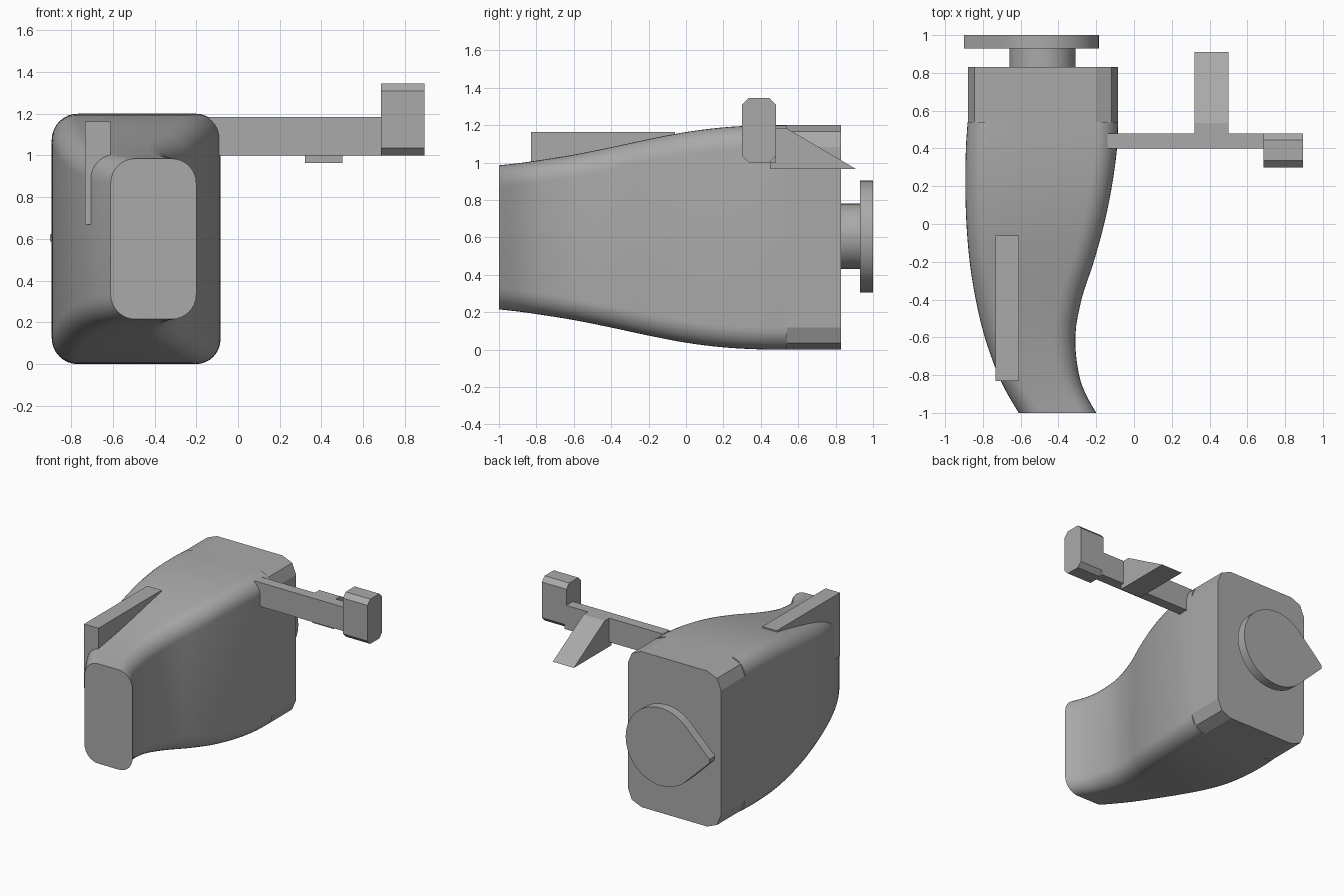
import bpy, bmesh, math

if "Cube" in bpy.data.objects:
    bpy.data.objects.remove(bpy.data.objects["Cube"])

grey = bpy.data.materials.new("plain grey")
grey.diffuse_color = (0.4, 0.4, 0.4, 1)
grey.use_nodes = True
grey.node_tree.nodes["Principled BSDF"].inputs["Base Color"].default_value = grey.diffuse_color


def loft(name, rings, smooth=False):
    """Skin a list of equal-length point rings and cap both ends."""
    bm = bmesh.new()
    vs = [[bm.verts.new(p) for p in ring] for ring in rings]
    n = len(vs[0])
    for a, b in zip(vs, vs[1:]):
        for i in range(n):
            j = (i + 1) % n
            bm.faces.new((a[i], a[j], b[j], b[i]))
    bm.faces.new(vs[0])
    bm.faces.new(vs[-1])
    bmesh.ops.recalc_face_normals(bm, faces=bm.faces)
    me = bpy.data.meshes.new(name)
    bm.to_mesh(me)
    bm.free()
    me.materials.append(grey)
    ob = bpy.data.objects.new(name, me)
    bpy.context.collection.objects.link(ob)
    if smooth:
        bpy.ops.object.select_all(action='DESELECT')
        bpy.context.view_layer.objects.active = ob
        ob.select_set(True)
        bpy.ops.object.shade_smooth_by_angle(angle=math.radians(35))
    return ob


def rounded_rect(y, x0, x1, z0, z1, r, seg):
    """Rounded rectangle ring facing along y."""
    corners = [(x1 - r, z1 - r, 0), (x0 + r, z1 - r, 90),
               (x0 + r, z0 + r, 180), (x1 - r, z0 + r, 270)]
    ring = []
    for cx, cz, start in corners:
        for k in range(seg + 1):
            a = math.radians(start + 90 * k / seg)
            ring.append((cx + r * math.cos(a), y, cz + r * math.sin(a)))
    return ring


def along_x(name, profile, x0, x1):
    return loft(name, [[(x, y, z) for y, z in profile] for x in (x0, x1)])


def along_y(name, profile, y0, y1, smooth=False):
    return loft(name, [[(x, y, z) for x, z in profile] for y in (y0, y1)], smooth)


def box(name, x0, x1, y0, y1, z0, z1):
    return along_x(name, [(y0, z0), (y1, z0), (y1, z1), (y0, z1)], x0, x1)


def sample(keys, y):
    """Smooth interpolation through (y, values...) stations."""
    i = max(k for k in range(len(keys) - 1) if keys[k][0] <= y + 1e-6)
    a, b = keys[i], keys[i + 1]
    p, q = keys[max(i - 1, 0)], keys[min(i + 2, len(keys) - 1)]
    h = b[0] - a[0]
    t = (y - a[0]) / h
    out = []
    for c in range(1, len(a)):
        m0 = (b[c] - p[c]) / (b[0] - p[0]) * h
        m1 = (q[c] - a[c]) / (q[0] - a[0]) * h
        out.append((2*t**3 - 3*t*t + 1) * a[c] + (t**3 - 2*t*t + t) * m0
                   + (3*t*t - 2*t**3) * b[c] + (t**3 - t*t) * m1)
    return out


# Curved body: y, left x, right x, top z
stations = [(-1.0, -0.61, -0.20, 0.985), (-0.9, -0.67, -0.256, 0.996),
            (-0.8, -0.719, -0.291, 1.01), (-0.6, -0.79, -0.311, 1.042),
            (-0.4, -0.838, -0.278, 1.082), (-0.2, -0.87, -0.213, 1.125),
            (0.0, -0.887, -0.158, 1.163), (0.2, -0.893, -0.117, 1.188),
            (0.4, -0.89, -0.09, 1.199), (0.54, -0.881, -0.084, 1.2)]
rings = []
for k in range(31):
    y = -1 + 1.54 * k / 30
    x0, x1, top = sample(stations, y)
    rings.append(rounded_rect(y, x0, x1, 1.2 - top, top, 0.118, 8))
loft("curved_body", rings, True)

# Faceted rear block
loft("rear_block", [rounded_rect(y, -0.88, -0.084, 0, 1.2, 0.118, 2)
                    for y in (0.53, 0.83)])

# Rear shaft and pointed dial
cx, cz = -0.485, 0.605
shaft = [(cx + 0.175 * math.cos(math.tau * k / 48),
          cz + 0.175 * math.sin(math.tau * k / 48)) for k in range(48)]
along_y("dial_shaft", shaft, 0.80, 0.95, True)
dial = [(cx + 0.3 * math.cos(math.radians(a)), cz + 0.3 * math.sin(math.radians(a)))
        for a in range(-136, 137, 8)]
dial += [(-0.9, cz + 0.015), (-0.9, cz - 0.015)]
along_y("pointed_dial", dial, 0.93, 1.0, True)

# Front fin sunk into the body
box("front_fin", -0.733, -0.61, -0.83, -0.06, 0.67, 1.163)

# Side arm with chamfered end and rear wedge
box("side_arm", -0.14, 0.70, 0.40, 0.48, 1.0, 1.185)
along_x("arm_end", [(0.335, 1.0), (0.445, 1.0), (0.48, 1.035), (0.48, 1.31),
                    (0.445, 1.345), (0.335, 1.345), (0.30, 1.31), (0.30, 1.035)],
        0.685, 0.895)
along_x("arm_wedge", [(0.45, 0.965), (0.91, 0.965), (0.535, 1.185),
                      (0.47, 1.185), (0.47, 1.02), (0.45, 1.0)], 0.32, 0.50)
